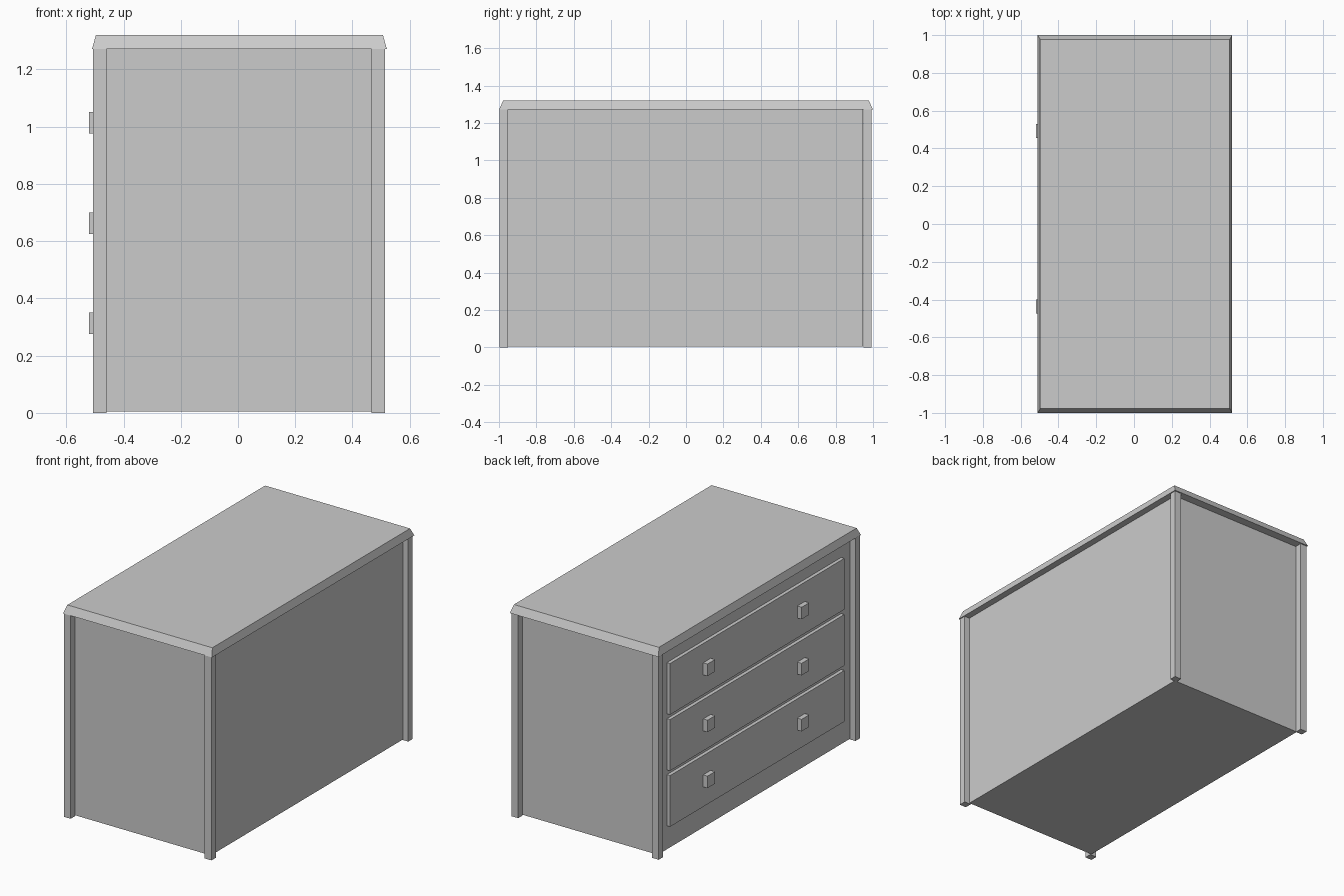
import bpy, bmesh

if "Cube" in bpy.data.objects:
    bpy.data.objects.remove(bpy.data.objects["Cube"])


def box(name, lo, hi, inset=(0, 0)):
    """Axis-aligned box from lo to hi; inset narrows its top face."""
    bm = bmesh.new()
    bmesh.ops.create_cube(bm, size=1)
    for v in bm.verts:
        top = v.co.z > 0
        for i in range(3):
            side = 1 if v.co[i] > 0 else -1
            v.co[i] = hi[i] if side > 0 else lo[i]
            if top and i < 2:
                v.co[i] -= side * inset[i]
    mesh = bpy.data.meshes.new(name)
    bm.to_mesh(mesh)
    bm.free()
    obj = bpy.data.objects.new(name, mesh)
    bpy.context.collection.objects.link(obj)
    return obj


# Main carcass, slightly recessed between the corner posts
box("cabinet_body", (-0.468, -0.951, 0.004), (0.478, 0.947, 1.272))

# Top slab with sloped edges
box("top_slab", (-0.51, -1.0, 1.272), (0.52, 1.0, 1.32), inset=(0.0135, 0.023))

# Four corner posts
for x_name, x0, x1 in (("left", -0.506, -0.46), ("right", 0.467, 0.514)):
    for y_name, y0, y1 in (("front", -0.997, -0.952), ("back", 0.948, 0.992)):
        box(f"{y_name}_{x_name}_post", (x0, y0, 0), (x1, y1, 1.272))

# Three drawers on the left face, two square knobs each
for n, z in enumerate((0.3125, 0.6625, 1.0135)):
    box(f"drawer_{n + 1}", (-0.49, -0.865, z - 0.162), (-0.46, 0.857, z + 0.158))
    for side, y in (("front", -0.4375), ("back", 0.4925)):
        box(f"drawer_{n + 1}_{side}_knob",
            (-0.52, y - 0.0375, z - 0.0375), (-0.48, y + 0.0375, z + 0.0375))
